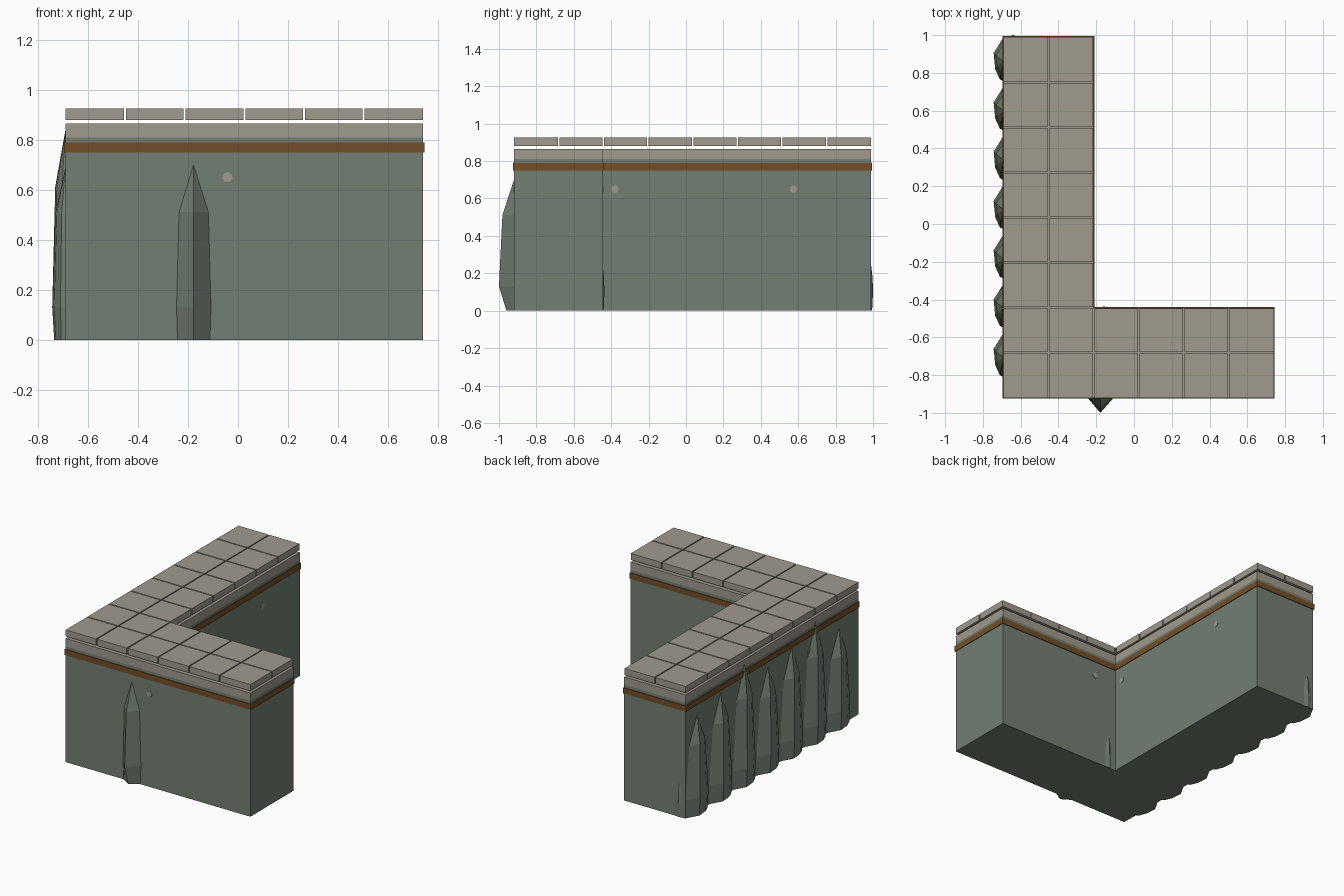
import bpy, bmesh, math
from mathutils import Vector

if "Cube" in bpy.data.objects:
    bpy.data.objects.remove(bpy.data.objects["Cube"])


def material(name, rgb):
    m = bpy.data.materials.new(name)
    m.diffuse_color = (*rgb, 1)
    m.use_nodes = True
    m.node_tree.nodes["Principled BSDF"].inputs["Base Color"].default_value = m.diffuse_color
    return m


GREEN = material("grey_green_stone", (0.171, 0.212, 0.171))
TAN = material("pale_stone", (0.351, 0.328, 0.274))
BROWN = material("brown_trim", (0.171, 0.078, 0.021))

# L plan lines: outer left/right, front/back, and the inner corner
X0, X1, XC = -0.69, 0.74, -0.215
Y0, Y1, YC = -0.92, 0.99, -0.445


def finish(name, bm, mat):
    bmesh.ops.recalc_face_normals(bm, faces=bm.faces)
    me = bpy.data.meshes.new(name)
    bm.to_mesh(me)
    bm.free()
    me.materials.append(mat)
    ob = bpy.data.objects.new(name, me)
    bpy.context.collection.objects.link(ob)
    return ob


def add_box(bm, lo, hi):
    verts = bmesh.ops.create_cube(bm, size=1)["verts"]
    for v in verts:
        v.co = Vector(lo[i] + (v.co[i] + 0.5) * (hi[i] - lo[i]) for i in range(3))


def l_layer(name, z0, z1, mat, grow=0.0):
    """L-shaped layer, extruded from its outline."""
    g = grow
    pts = [(X0 - g, Y0 - g), (X1 + g, Y0 - g), (X1 + g, YC + g),
           (XC + g, YC + g), (XC + g, Y1 + g), (X0 - g, Y1 + g)]
    bm = bmesh.new()
    face = bm.faces.new([bm.verts.new((x, y, z0)) for x, y in pts])
    top = bmesh.ops.extrude_face_region(bm, geom=[face])["geom"]
    for v in top:
        if isinstance(v, bmesh.types.BMVert):
            v.co.z = z1
    return finish(name, bm, mat)


# Wall core, trim band and coping slab
l_layer("wall_body", 0.0, 0.81, GREEN)
l_layer("trim_band", 0.75, 0.79, BROWN, 0.005)
l_layer("coping_slab", 0.81, 0.865, TAN)

# Paving tiles, raised slightly above the coping
bm = bmesh.new()
sx, sy, gap = (X1 - X0) / 6, (Y1 - Y0) / 8, 0.004
for i in range(6):
    for j in range(8):
        if i < 2 or j < 2:
            x, y = X0 + i * sx, Y0 + j * sy
            add_box(bm, (x + (gap if i else 0), y + (gap if j else 0), 0.88),
                    (x + sx - gap * (i < 5), y + sy - gap * (j < 7), 0.925))
finish("paving_tiles", bm, TAN)


def spear(name, origin, out, section, height, tip, base_out, waist, depth=0.05):
    """Pointed rock buttress: section is (along, outward) points."""
    out = Vector((*out, 0))
    along = Vector((-out.y, out.x, 0))
    o = Vector((*origin, 0))
    pts = [(section[0][0], -depth)] + section + [(section[-1][0], -depth)]
    bm = bmesh.new()
    rings = []
    for z, w, d in ((0, 0.94, base_out), (min(0.13, height * 0.4), 1, 1),
                    (height * 0.73, waist, 0.77)):
        rings.append([bm.verts.new(o + along * (tip + (a - tip) * w)
                                   + out * (b * d if b > 0 else b) + Vector((0, 0, z)))
                      for a, b in pts])
    top = bm.verts.new(o + along * tip + Vector((0, 0, height)))
    n = len(pts)
    for lower, upper in zip(rings, rings[1:]):
        for k in range(n):
            m = (k + 1) % n
            bm.faces.new((lower[k], lower[m], upper[m], upper[k]))
    for k in range(n):
        bm.faces.new((rings[-1][k], rings[-1][(k + 1) % n], top))
    bm.faces.new(rings[0])
    return finish(name, bm, GREEN)


# Row of seven rock buttresses on the left wall (along axis runs to -y)
left = [(-0.085, 0), (0.0, 0.053), (0.085, 0.045), (0.14, 0.02), (0.15, 0)]
for k, h in enumerate((0.68, 0.74, 0.84, 0.72, 0.76, 0.83, 0.69)):
    spear(f"left_buttress_{k + 1}", (X0, 0.905 - 0.261 * k), (-1, 0),
          left, h, 0.045, 0.85, 0.68)

# Single front buttress and the two slivers showing on the back faces
spear("front_buttress", (-0.178, Y0), (0, -1),
      [(-0.068, 0), (0, 0.08), (0.07, 0)], 0.70, 0, 0.5, 0.85)
spear("corner_sliver", (-0.16, YC), (0, 1), [(-0.03, 0), (0, 0.009), (0.02, 0)],
      0.24, 0, 0.5, 0.8, 0.02)
spear("back_sliver", (-0.64, Y1), (0, 1), [(-0.03, 0), (0, 0.01), (0.03, 0)],
      0.24, 0, 0.5, 0.8, 0.02)


def pebble(name, centre, length, axis):
    """Small stone running through the wall, showing on both faces."""
    bm = bmesh.new()
    bmesh.ops.create_cone(bm, cap_ends=True, segments=7, radius1=0.021,
                          radius2=0.021, depth=length)
    ob = finish(name, bm, TAN)
    ob.location = centre
    ob.rotation_euler = (math.pi / 2, 0, 0) if axis == "y" else (0, math.pi / 2, 0)


pebble("front_pebble", (-0.042, (Y0 + YC) / 2, 0.65), YC - Y0 + 0.006, "y")
for k, y in enumerate((-0.38, 0.575)):
    pebble(f"side_pebble_{k + 1}", ((X0 + XC) / 2, y, 0.65), XC - X0 + 0.006, "x")
